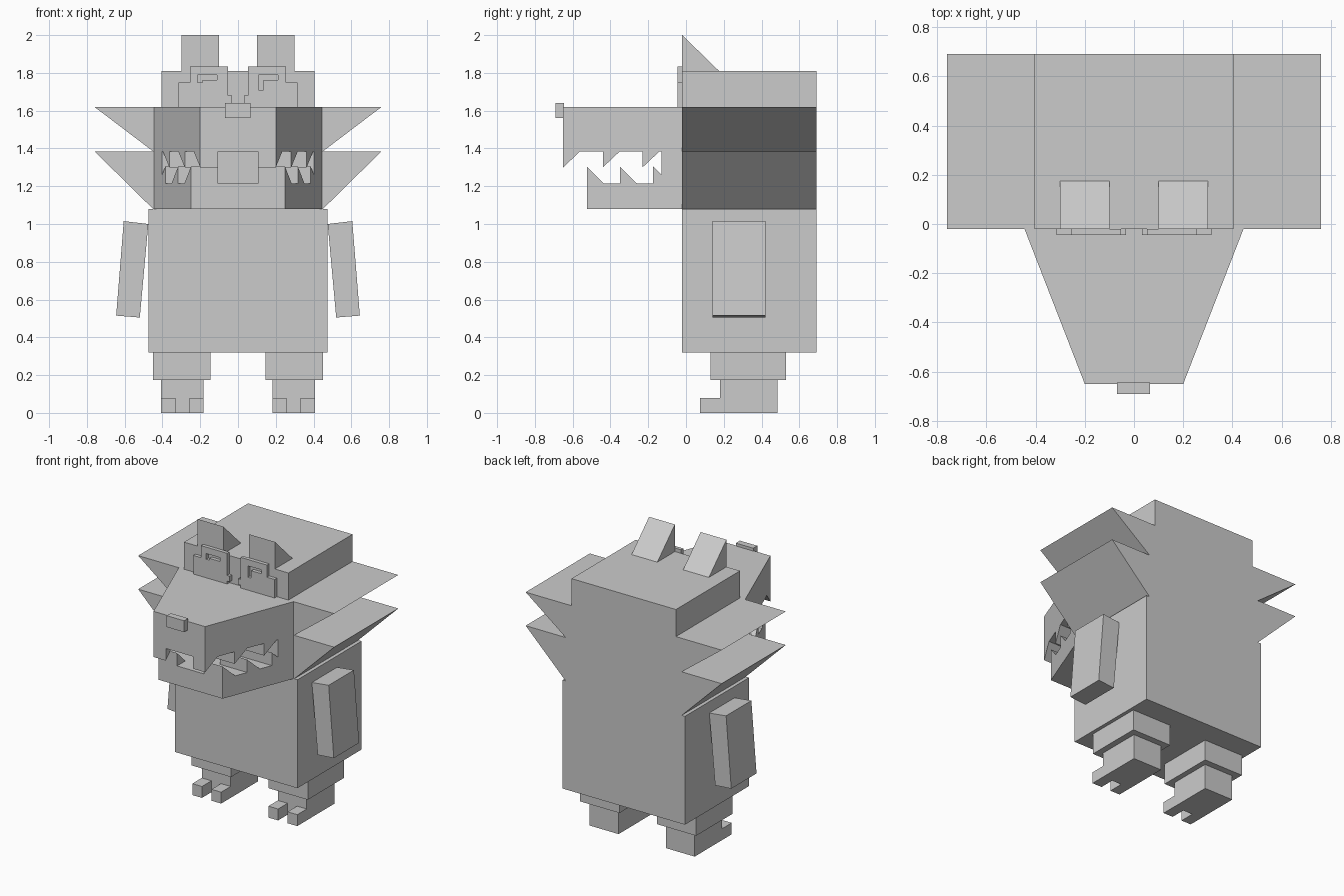
import bpy
import bmesh

cube = bpy.data.objects.get("Cube")
if cube:
    bpy.data.objects.remove(cube, do_unlink=True)

grey = bpy.data.materials.new("plain grey")
grey.use_nodes = True
colour = (0.6, 0.6, 0.6, 1)
grey.diffuse_color = colour
grey.node_tree.nodes["Principled BSDF"].inputs["Base Color"].default_value = colour

BACK, FACE = 0.69, -0.02


def loft(name, start, end):
    """Join two matching loops of points into a closed solid."""
    bm = bmesh.new()
    a = [bm.verts.new(p) for p in start]
    b = [bm.verts.new(p) for p in end]
    bm.faces.new(a)
    bm.faces.new(b)
    for i in range(len(a)):
        j = (i + 1) % len(a)
        bm.faces.new((a[i], a[j], b[j], b[i]))
    bmesh.ops.recalc_face_normals(bm, faces=bm.faces)
    mesh = bpy.data.meshes.new(name)
    bm.to_mesh(mesh)
    bm.free()
    mesh.materials.append(grey)
    obj = bpy.data.objects.new(name, mesh)
    bpy.context.collection.objects.link(obj)
    return obj


def extrude_y(name, profile, y0, y1):
    return loft(name, [(x, y0, z) for x, z in profile], [(x, y1, z) for x, z in profile])


def box(name, xs, ys, zs):
    (x0, x1), (z0, z1) = xs, zs
    return extrude_y(name, [(x0, z0), (x1, z0), (x1, z1), (x0, z1)], *ys)


def half_width(y):
    """Half width of the tapering snout at depth y."""
    return 0.445 - 0.389 * (FACE - y)


def snout_slab(name, y0, y1, z0, z1):
    a, b = half_width(y0), half_width(y1)
    plan = [(-a, y0), (a, y0), (b, y1), (-b, y1)]
    return loft(name, [(x, y, z0) for x, y in plan], [(x, y, z1) for x, y in plan])


# Torso, and head with the two cheek tufts on each side
box("torso", (-0.475, 0.475), (FACE, BACK), (0.32, 1.08))
side = [(0.45, 1.08), (0.76, 1.385), (0.45, 1.385), (0.76, 1.62), (0.405, 1.62), (0.405, 1.81)]
extrude_y("head", side + [(-x, z) for x, z in reversed(side)], FACE, BACK)

# Snout, jaw, mouth back and nose
snout_slab("upper_snout", FACE, -0.65, 1.385, 1.62)
snout_slab("lower_jaw", FACE, -0.525, 1.08, 1.215)
snout_slab("mouth_back", FACE, -0.13, 1.215, 1.385)
box("nose", (-0.07, 0.065), (-0.69, -0.645), (1.56, 1.64))

for label, s in (("left", 1), ("right", -1)):
    # Teeth, from the front of the mouth to the back
    for row, first, step, root, tip in (("upper", -0.65, 0.21, 1.385, 1.3),
                                        ("lower", -0.525, 0.175, 1.215, 1.305)):
        for i in range(3):
            y = first + i * step
            wedge = [(y, root), (y, tip), (y + 0.09, root)]
            loft(f"{label}_{row}_tooth_{i + 1}",
                 [(s * 0.105, v, z) for v, z in wedge],
                 [(s * half_width(v), v, z) for v, z in wedge])

    # Ear
    ear = [(FACE, 1.81), (FACE, 2.0), (0.175, 1.81)]
    loft(label + "_ear", [(s * 0.1, y, z) for y, z in ear], [(s * 0.3, y, z) for y, z in ear])

    # Arm
    arm = [(0.605, 1.015), (0.475, 1.0), (0.52, 0.505), (0.645, 0.515)]
    extrude_y(label + "_arm", [(s * x, z) for x, z in arm], 0.14, 0.42)

    # Leg and toes
    box(label + "_thigh", (s * 0.145, s * 0.45), (0.13, 0.53), (0.175, 0.32))
    box(label + "_foot", (s * 0.183, s * 0.407), (0.18, 0.485), (0, 0.175))
    for toe, x in (("inner", 0.183), ("outer", 0.332)):
        box(f"{label}_{toe}_toe", (s * x, s * (x + 0.075)), (0.075, 0.18), (0, 0.08))

    # Eye plate with a hooked slot cut through it
    plate = [(0.033, 1.64), (0.033, 1.68), (0.052, 1.68), (0.052, 1.835), (0.255, 1.835),
             (0.255, 1.75), (0.315, 1.75), (0.315, 1.62), (0.052, 1.62), (0.052, 1.64)]
    eye = extrude_y(label + "_eye_plate", [(s * x, z) for x, z in plate], -0.045, FACE)
    x = 0.108 if s > 0 else -0.215
    drop = 1.71 if s > 0 else 1.75
    hook = [(x, 1.79), (x + 0.105, 1.79), (x + 0.105, 1.763),
            (x + 0.026, 1.763), (x + 0.026, drop), (x, drop)]
    cutter = extrude_y(label + "_eye_slot_cutter", hook, -0.1, 0.05)
    cutter.hide_render = True
    cutter.display_type = 'WIRE'
    cut = eye.modifiers.new("slot", 'BOOLEAN')
    cut.operation = 'DIFFERENCE'
    cut.solver = 'EXACT'
    cut.object = cutter
